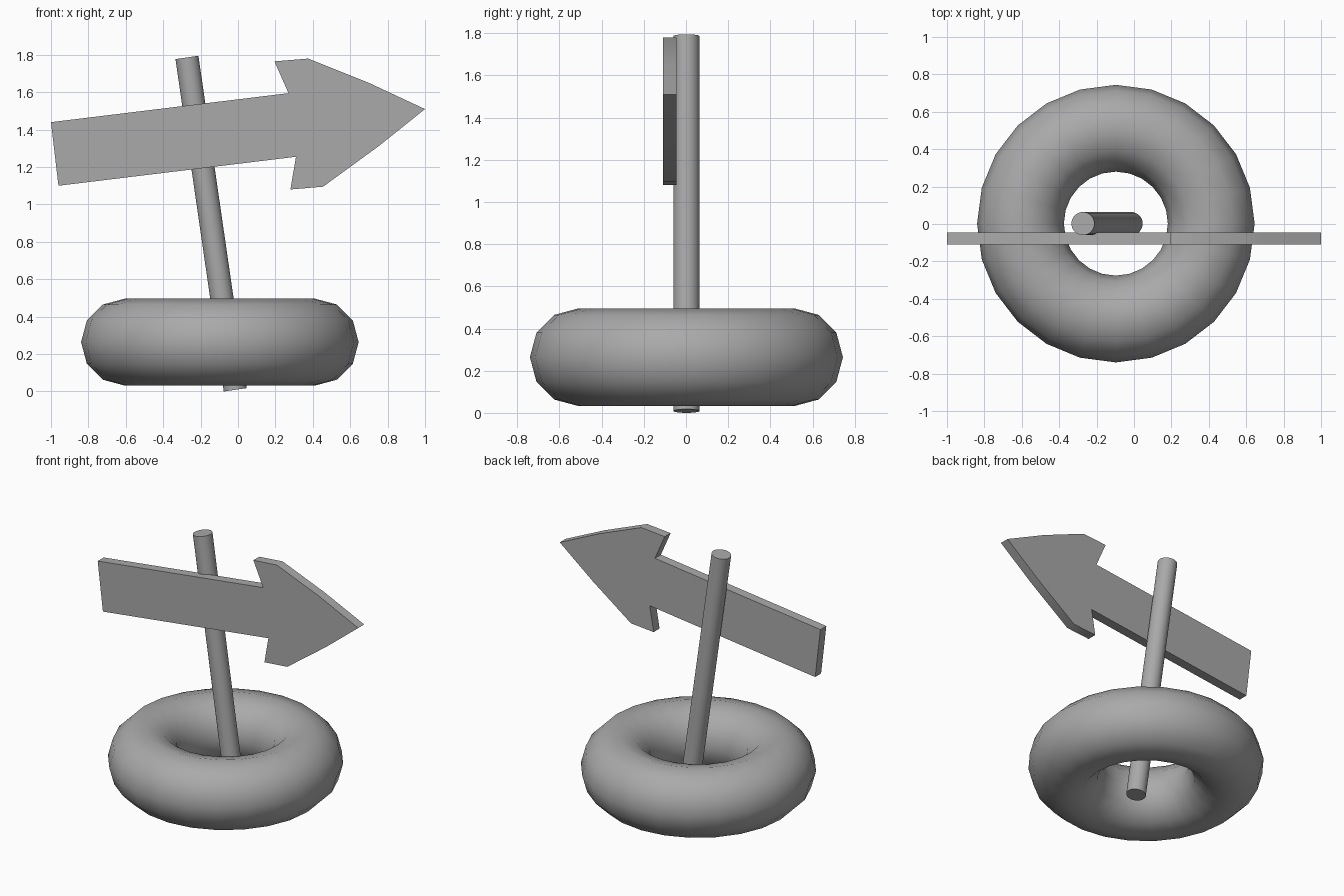
import bpy
import bmesh
from math import radians
from mathutils import Vector

if "Cube" in bpy.data.objects:
    bpy.data.objects.remove(bpy.data.objects["Cube"], do_unlink=True)

# Single plain grey for every part
grey = bpy.data.materials.new("plain_grey")
grey.use_nodes = True
colour = (0.4, 0.4, 0.4, 1)
grey.diffuse_color = colour
grey.node_tree.nodes["Principled BSDF"].inputs["Base Color"].default_value = colour


def finish(obj, name, angle):
    obj.name = obj.data.name = name
    obj.data.materials.append(grey)
    bpy.ops.object.select_all(action="DESELECT")
    obj.select_set(True)
    bpy.context.view_layer.objects.active = obj
    bpy.ops.object.shade_smooth_by_angle(angle=radians(angle))


# Ring float around the foot of the pole
bpy.ops.mesh.primitive_torus_add(
    location=(-0.097, 0.002, 0.264), major_segments=24, minor_segments=12,
    major_radius=0.51, minor_radius=0.232)
finish(bpy.context.object, "ring_float", 60)

# Leaning pole, open ends capped square to its axis
bottom, top = Vector((-0.015, 0.002, 0.009)), Vector((-0.273, 0.002, 1.786))
axis = top - bottom
bpy.ops.mesh.primitive_cylinder_add(
    vertices=32, radius=0.062, depth=axis.length, location=(top + bottom) / 2,
    rotation=axis.to_track_quat("Z", "Y").to_euler())
finish(bpy.context.object, "pole", 30)

# Arrow board: outline extruded backwards
outline = [(-1, 1.44), (-0.96, 1.1), (0.31, 1.255), (0.28, 1.08),
           (0.455, 1.095), (0.75, 1.31), (1, 1.51), (0.7, 1.65),
           (0.375, 1.78), (0.195, 1.765), (0.27, 1.595)]
front, back = -0.11, -0.045
bm = bmesh.new()
face = bm.faces.new([bm.verts.new((x, front, z)) for x, z in outline])
made = bmesh.ops.extrude_face_region(bm, geom=[face])["geom"]
bmesh.ops.translate(bm, vec=(0, back - front, 0),
                    verts=[g for g in made if isinstance(g, bmesh.types.BMVert)])
bmesh.ops.recalc_face_normals(bm, faces=bm.faces)
mesh = bpy.data.meshes.new("arrow_board")
bm.to_mesh(mesh)
bm.free()
arrow = bpy.data.objects.new("arrow_board", mesh)
bpy.context.collection.objects.link(arrow)
finish(arrow, "arrow_board", 35)
